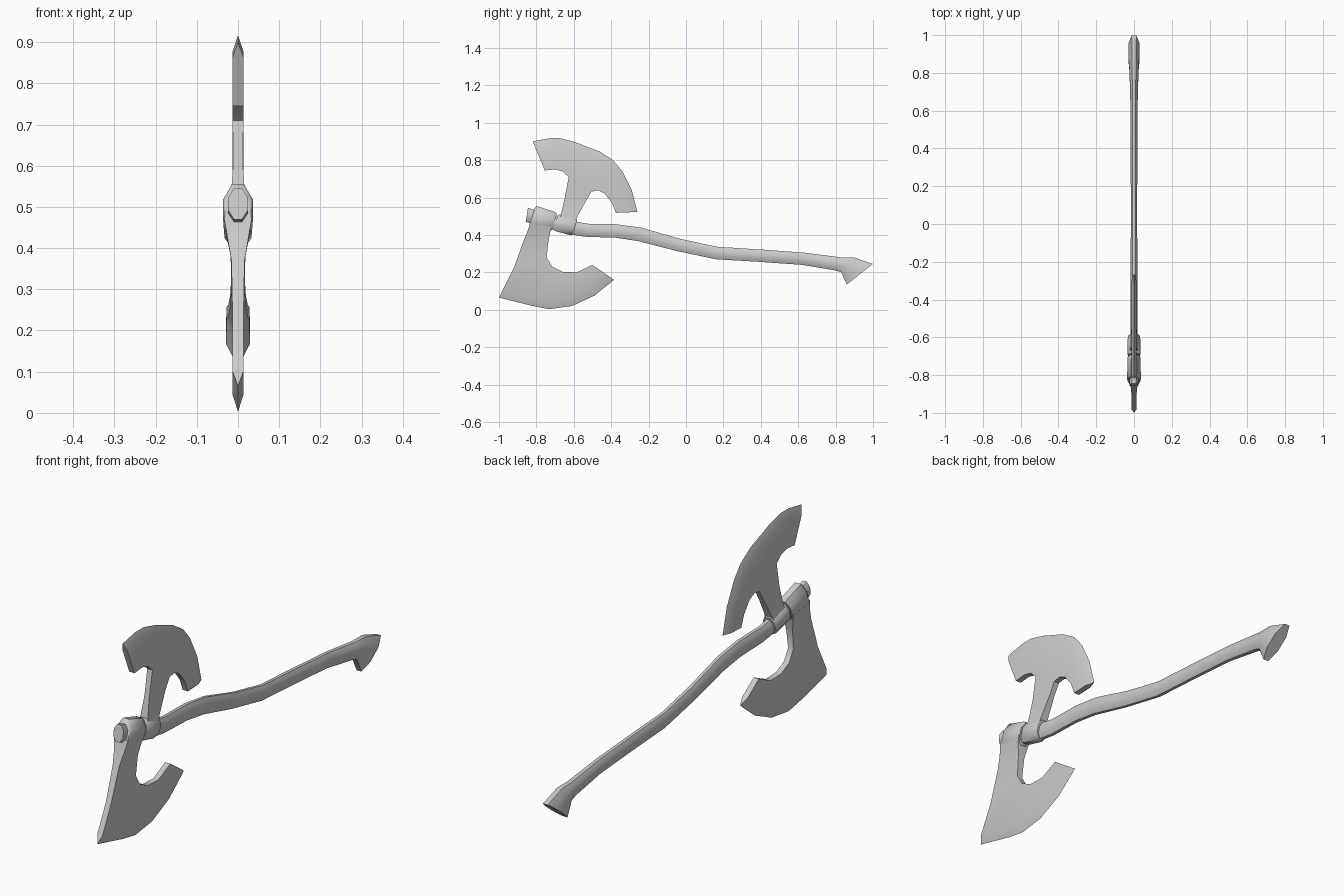
import bpy, bmesh, math
from mathutils import Vector

if "Cube" in bpy.data.objects:
    bpy.data.objects.remove(bpy.data.objects["Cube"])


def finish(name, bm, angle):
    bmesh.ops.remove_doubles(bm, verts=bm.verts[:], dist=0.0005)
    bmesh.ops.recalc_face_normals(bm, faces=bm.faces[:])
    me = bpy.data.meshes.new(name)
    bm.to_mesh(me)
    bm.free()
    ob = bpy.data.objects.new(name, me)
    bpy.context.collection.objects.link(ob)
    bpy.ops.object.select_all(action='DESELECT')
    ob.select_set(True)
    bpy.context.view_layer.objects.active = ob
    bpy.ops.object.shade_smooth_by_angle(angle=math.radians(angle))
    return ob


def loft(name, rings, sides=8, angle=50):
    """Skin elliptical rings given as (top y, top z, bottom y, bottom z, half width)."""
    bm = bmesh.new()
    loops = []
    k = 1 / math.cos(math.pi / sides)
    for ty, tz, by, bz, hx in rings:
        top, bot = Vector((0, ty, tz)), Vector((0, by, bz))
        mid, up = (top + bot) / 2, (top - bot) / 2
        loop = []
        for i in range(sides):
            a = 2 * math.pi * (i + 0.5) / sides
            p = mid + up * (k * math.sin(a)) + Vector((hx * k * math.cos(a), 0, 0))
            loop.append(bm.verts.new(p))
        loops.append(loop)
    for a, b in zip(loops, loops[1:]):
        for i in range(sides):
            j = (i + 1) % sides
            bm.faces.new((a[i], a[j], b[j], b[i]))
    bm.faces.new(loops[0])
    bm.faces.new(loops[-1])
    return finish(name, bm, angle)


def blade(name, outer, inner, neck_at, neck, t=0.013, bevel=0.04):
    """Half blade from cutting edge to inner edge plus neck, then mirrored in x."""
    bm = bmesh.new()
    rows = []
    for o, n in zip(outer, inner):
        o, n = Vector((0, *o)), Vector((0, *n))
        b = o + (n - o).normalized() * bevel
        rows.append([bm.verts.new(p) for p in
                     (o, b + Vector((t, 0, 0)), n + Vector((t, 0, 0)))])
    for a, b in zip(rows, rows[1:]):
        for i in range(2):
            bm.faces.new((a[i], a[i + 1], b[i + 1], b[i]))
    left, right = rows[neck_at][2], rows[neck_at + 1][2]
    for ly, lz, ry, rz, x in neck:
        nl, nr = bm.verts.new((x, ly, lz)), bm.verts.new((x, ry, rz))
        bm.faces.new((left, right, nr, nl))
        left, right = nl, nr
    # Rim walls down to the centre plane
    rim = [e for e in bm.edges if e.is_boundary and max(v.co.x for v in e.verts) > 1e-4]
    new = bmesh.ops.extrude_edge_only(bm, edges=rim)['geom']
    for v in new:
        if isinstance(v, bmesh.types.BMVert):
            v.co.x = 0
    bmesh.ops.remove_doubles(bm, verts=bm.verts[:], dist=0.0005)
    copy = bmesh.ops.duplicate(bm, geom=bm.verts[:] + bm.edges[:] + bm.faces[:])['geom']
    for v in copy:
        if isinstance(v, bmesh.types.BMVert):
            v.co.x *= -1
    return finish(name, bm, 40)


# Curved handle with flared, slanted butt
loft("handle", [
    (-0.845, 0.545, -0.857, 0.470, 0.024),
    (-0.70, 0.500, -0.715, 0.430, 0.024),
    (-0.58, 0.470, -0.60, 0.400, 0.020),
    (-0.53, 0.460, -0.535, 0.390, 0.018),
    (-0.37, 0.457, -0.375, 0.385, 0.018),
    (-0.235, 0.438, -0.255, 0.367, 0.018),
    (-0.03, 0.379, -0.05, 0.314, 0.017),
    (0.165, 0.337, 0.16, 0.270, 0.017),
    (0.40, 0.322, 0.395, 0.256, 0.018),
    (0.635, 0.305, 0.62, 0.240, 0.019),
    (0.83, 0.280, 0.80, 0.210, 0.024),
    (0.90, 0.279, 0.83, 0.200, 0.028),
    (1.0, 0.245, 0.86, 0.135, 0.029)])

# Sockets wrapping the handle
loft("lower_blade_socket", [
    (-0.808, 0.545, -0.840, 0.440, 0.031),
    (-0.797, 0.554, -0.833, 0.432, 0.036),
    (-0.70, 0.523, -0.732, 0.418, 0.035),
    (-0.690, 0.512, -0.72, 0.424, 0.031)])
loft("upper_blade_socket", [
    (-0.685, 0.507, -0.708, 0.426, 0.030),
    (-0.672, 0.509, -0.697, 0.420, 0.034),
    (-0.592, 0.486, -0.618, 0.399, 0.033),
    (-0.582, 0.480, -0.605, 0.402, 0.029)])

# Upper crescent blade
blade("upper_blade",
      [(-0.82, 0.90), (-0.73, 0.917), (-0.67, 0.917), (-0.59, 0.895), (-0.46, 0.845),
       (-0.39, 0.80), (-0.34, 0.74), (-0.29, 0.64), (-0.26, 0.523)],
      [(-0.755, 0.745), (-0.70, 0.75), (-0.66, 0.74), (-0.627, 0.71), (-0.505, 0.632),
       (-0.47, 0.638), (-0.435, 0.622), (-0.395, 0.57), (-0.375, 0.518)],
      3, [(-0.648, 0.60, -0.535, 0.58, 0.012), (-0.667, 0.515, -0.585, 0.49, 0.018),
          (-0.675, 0.47, -0.60, 0.45, 0.028)])

# Lower bearded blade
blade("lower_blade",
      [(-1.0, 0.065), (-0.82, 0.02), (-0.73, 0.003), (-0.61, 0.02), (-0.49, 0.075),
       (-0.385, 0.16)],
      [(-0.92, 0.225), (-0.745, 0.28), (-0.715, 0.23), (-0.66, 0.203), (-0.585, 0.20),
       (-0.50, 0.24)],
      0, [(-0.868, 0.37, -0.735, 0.37, 0.016), (-0.842, 0.435, -0.724, 0.425, 0.027),
          (-0.832, 0.475, -0.712, 0.455, 0.034)])
